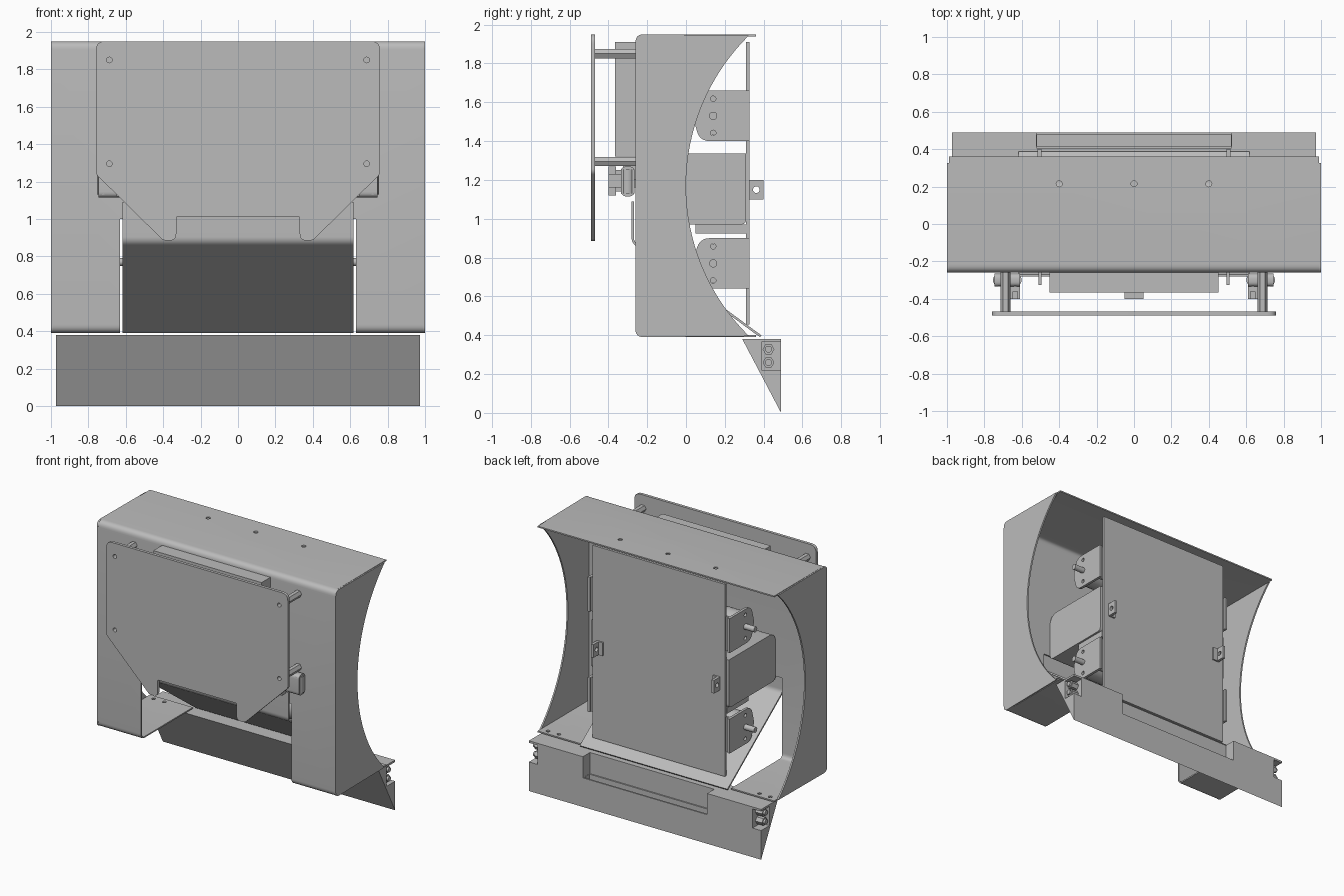
import bpy, bmesh, math
from mathutils import Vector

if "Cube" in bpy.data.objects:
    bpy.data.objects.remove(bpy.data.objects["Cube"], do_unlink=True)

GREY = (0.5, 0.5, 0.5, 1)
metal = bpy.data.materials.new("sheet_metal_grey")
metal.use_nodes = True
metal.diffuse_color = GREY
metal.node_tree.nodes["Principled BSDF"].inputs["Base Color"].default_value = GREY


def fillet(pts, r, closed=True, steps=6):
    """Round the corners of a path; r is one radius or one per point."""
    pts = [Vector(p) for p in pts]
    n = len(pts)
    out = []
    for i, p in enumerate(pts):
        rad = r[i] if isinstance(r, (list, tuple)) else r
        if rad == 0 or (not closed and i in (0, n - 1)):
            out.append(p)
            continue
        u = (pts[i - 1] - p).normalized()
        v = (pts[(i + 1) % n] - p).normalized()
        d = rad / math.tan(u.angle(v) / 2)
        a, b = p + u * d, p + v * d
        for k in range(steps + 1):
            t = k / steps
            out.append(a * (1 - t) ** 2 + p * 2 * t * (1 - t) + b * t ** 2)
    return out


def place(axis, p, h):
    a, b = p
    return {"x": (h, a, b), "y": (a, h, b), "z": (a, b, h)}[axis]


def finish(name, bm):
    bmesh.ops.recalc_face_normals(bm, faces=bm.faces)
    me = bpy.data.meshes.new(name)
    bm.to_mesh(me)
    bm.free()
    me.materials.append(metal)
    ob = bpy.data.objects.new(name, me)
    bpy.context.collection.objects.link(ob)
    return ob


def select(ob):
    bpy.ops.object.select_all(action="DESELECT")
    ob.select_set(True)
    bpy.context.view_layer.objects.active = ob


def smooth(ob):
    select(ob)
    bpy.ops.object.shade_smooth_by_angle(angle=math.radians(35))
    return ob


def prism(name, pts, axis, lo, hi):
    bm = bmesh.new()
    rings = [[bm.verts.new(place(axis, p, h)) for p in pts] for h in (lo, hi)]
    n = len(pts)
    for ring in rings:
        bm.faces.new(ring)
    for i in range(n):
        j = (i + 1) % n
        bm.faces.new((rings[0][i], rings[0][j], rings[1][j], rings[1][i]))
    return smooth(finish(name, bm))


def box(name, x, y, z):
    pts = [(y[0], z[0]), (y[1], z[0]), (y[1], z[1]), (y[0], z[1])]
    return prism(name, pts, "x", *x)


def cyl(name, c, r, axis, lo, hi, n=20):
    pts = [(c[0] + r * math.cos(math.tau * i / n), c[1] + r * math.sin(math.tau * i / n))
           for i in range(n)]
    return prism(name, pts, axis, lo, hi)


def sheet(name, path, half, thick):
    """Bent strip: a side-view path stretched across x and thickened."""
    bm = bmesh.new()
    rows = [[bm.verts.new((x, p[0], p[1])) for p in path] for x in (-half, half)]
    for i in range(len(path) - 1):
        bm.faces.new((rows[0][i], rows[0][i + 1], rows[1][i + 1], rows[1][i]))
    ob = finish(name, bm)
    mod = ob.modifiers.new("thickness", "SOLIDIFY")
    mod.thickness, mod.offset = thick, 0
    select(ob)
    bpy.ops.object.modifier_apply(modifier=mod.name)
    return smooth(ob)


def cut(ob, cutters):
    for c in cutters:
        mod = ob.modifiers.new("cut", "BOOLEAN")
        mod.operation, mod.object, mod.solver = "DIFFERENCE", c, "EXACT"
        select(ob)
        bpy.ops.object.modifier_apply(modifier=mod.name)
        bpy.data.objects.remove(c, do_unlink=True)
    smooth(ob)


# Housing: top, front and bottom bent from one sheet, with a front opening
path = fillet([(0.36, 1.945), (-0.255, 1.945), (-0.255, 0.395), (0.36, 0.395)], 0.04, False)
shell = sheet("housing_shell", path, 0.99, 0.01)
holes = [box("cutter", (-0.63, 0.63), (-0.5, 0.5), (0.3, 1.0))]
holes += [cyl("cutter", (x, 0.215), 0.016, "z", 1.9, 2.0) for x in (-0.4, 0, 0.4)]
holes += [cyl("cutter", (s * x, 0.32), 0.014, "z", 0.35, 0.45) for s in (-1, 1) for x in (0.84, 0.93)]
cut(shell, holes)

# Side walls with a concave rear edge
R, half_angle = 1.087, math.asin(0.775 / 1.087)
arc = [(R - R * math.cos(a), 1.17 + R * math.sin(a))
       for a in (half_angle * (1 - i / 16) for i in range(33))]
corners = fillet([arc[-1], (-0.26, 0.39), (-0.26, 1.95), arc[0]], 0.04, False)
for side, s in (("right", -1), ("left", 1)):
    prism(side + "_side_wall", arc + corners[1:-1], "x", s * 0.988, s)

# Sloping chute behind the opening
chute = fillet([(-0.275, 1.09), (-0.275, 0.88), (0.35, 0.42), (0.385, 0.395)], 0.05, False)
sheet("chute", chute, 0.618, 0.012)

# Front plate with lower prongs
right = [(0.76, 1.95), (0.76, 1.24), (0.40, 0.885), (0.33, 0.885), (0.33, 1.012)]
radii = [0.05, 0.04, 0.04, 0.035, 0.01]
outline = right + [(-x, z) for x, z in reversed(right)]
plate = prism("front_plate", fillet(outline, radii + radii[::-1]), "y", -0.49, -0.468)
mounts = [(s * 0.688, z) for s in (-1, 1) for z in (1.295, 1.85)]
cut(plate, [cyl("cutter", m, 0.015, "y", -0.6, -0.4) for m in mounts])
for m in mounts:
    post = cyl("standoff", m, 0.027, "y", -0.468, -0.258, 6)
    cut(post, [cyl("cutter", m, 0.015, "y", -0.5, -0.4)])

# Equipment box between the front plate and the housing
box("front_box", (-0.453, 0.453), (-0.365, -0.258), (1.32, 1.91))

# Latches under the standoffs, and a centre catch
for s in (-1, 1):
    body = [(-0.335, 1.115), (-0.265, 1.115), (-0.265, 1.27), (-0.335, 1.27)]
    prism("latch_body", fillet(body, 0.03), "x", s * 0.61, s * 0.745)
    for x in (0.635, 0.72):
        cyl("latch_roller", (s * x, -0.3), 0.034, "z", 1.13, 1.255)
    box("latch_block", (s * 0.61, s * 0.66), (-0.4, -0.33), (1.16, 1.23))
    box("latch_hook", (s * 0.62, s * 0.65), (-0.4, -0.36), (1.12, 1.27))
box("centre_catch", (-0.05, 0.05), (-0.4, -0.33), (1.14, 1.25))
box("centre_catch_stem", (-0.03, 0.03), (-0.33, -0.258), (1.16, 1.23))

# Rear panel with thin pierced tabs
box("rear_panel", (-0.555, 0.555), (0.31, 0.328), (0.455, 1.91))
for s in (-1, 1):
    tab = box("rear_tab", (s * 0.495, s * 0.515), (0.32, 0.4), (1.1, 1.2))
    cut(tab, [cyl("cutter", (0.362, 1.15), 0.017, "x", s * 0.4, s * 0.6)])
    box("rear_tab_foot", (s * 0.46, s * 0.515), (0.327, 0.34), (1.1, 1.2))
    box("front_tab", (s * 0.495, s * 0.51), (-0.325, -0.25), (1.2, 1.28))

# Central rounded housing inside
core = [(-0.25, 0.97), (0.31, 0.97), (0.31, 1.335), (-0.25, 1.335)]
prism("inner_core", fillet(core, [0.04, 0.03, 0, 0.08]), "x", -0.575, 0.575)
box("inner_core_rail", (-0.56, 0.56), (0.05, 0.31), (0.925, 0.97))

# Motor brackets with shafts
for s in (-1, 1):
    for z in (0.77, 1.53):
        prof = [(0.328, z - 0.13), (0.07, z - 0.13), (0.035, z), (0.07, z + 0.13), (0.328, z + 0.13)]
        bracket = prism("motor_bracket", fillet(prof, [0, 0.07, 0.1, 0.07, 0]),
                        "x", s * 0.575, s * 0.595)
        cut(bracket, [cyl("cutter", (0.14, z + d), 0.014, "x", s * 0.5, s * 0.7)
                      for d in (-0.088, 0.088)])
        box("bracket_flange", (s * 0.4, s * 0.59), (0.295, 0.312), (z - 0.13, z + 0.13))
        cyl("motor_body", (0.14, z), 0.1, "x", s * 0.3, s * 0.575, 28)
        cyl("motor_shaft", (0.14, z), 0.021, "x", s * 0.57, s * 0.68)

# Lower wedge deflector with a centre recess and bolted ends
wedge = prism("lower_deflector", [(0.29, 0.38), (0.49, 0.38), (0.49, 0)], "x", -0.972, 0.972)
recess = [box("cutter", (-0.52, 0.52), (0.405, 0.6), (0.22, 0.5)),
          box("cutter", (-0.519, 0.519), (0.415, 0.478), (0.17, 0.3))]
recess += [box("cutter", (s * 0.9, s * 1.1), (0.39, 0.6), (0.22, 0.365)) for s in (-1, 1)]
cut(wedge, recess)
for s in (-1, 1):
    for z in (0.26, 0.328):
        cyl("end_bolt", (0.425, z), 0.03, "x", s * 0.89, s * 0.955, 6)
        cyl("end_bolt_tip", (0.425, z), 0.018, "x", s * 0.95, s * 0.97, 12)
